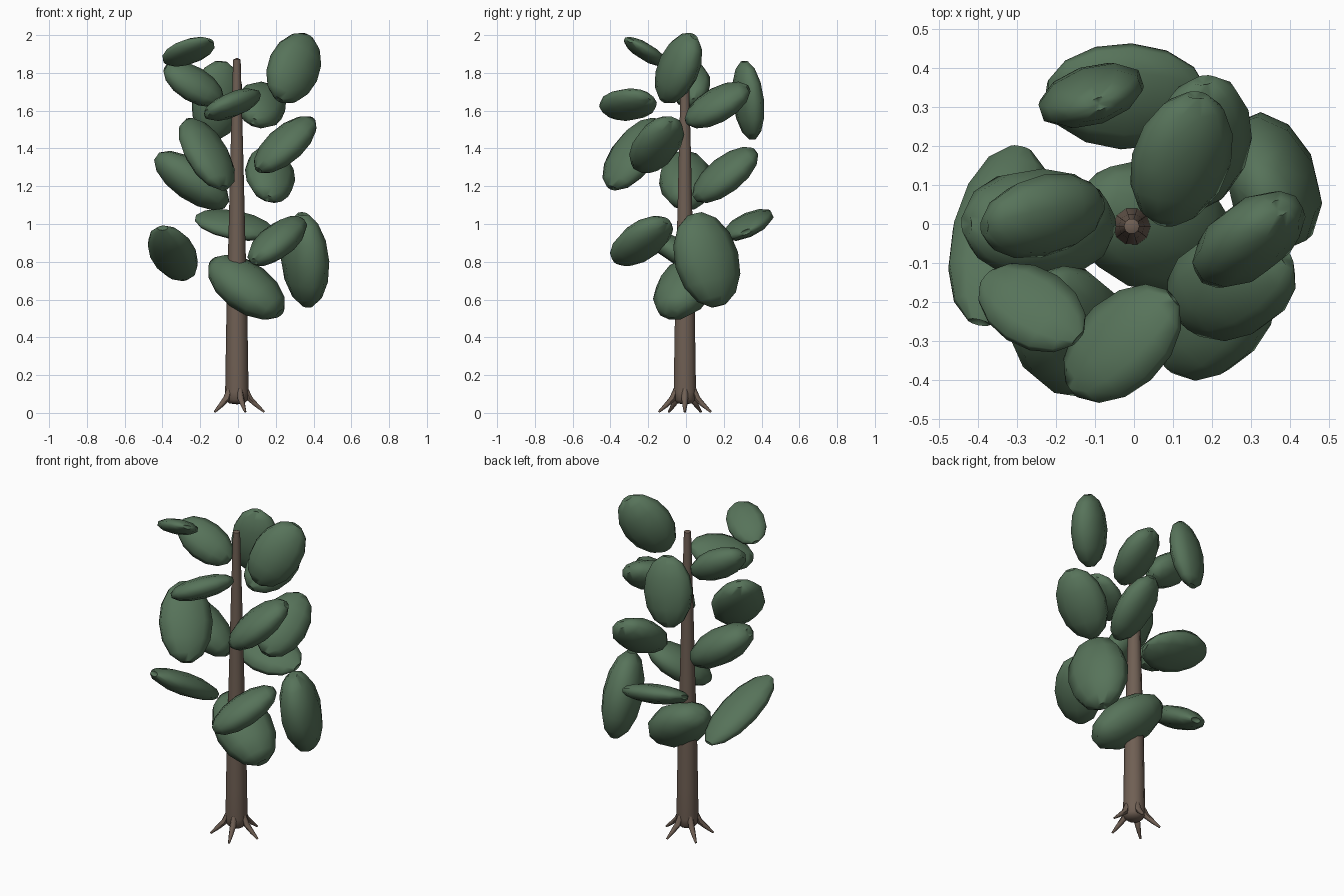
import bpy, bmesh, math
from mathutils import Vector, Matrix

if "Cube" in bpy.data.objects:
    bpy.data.objects.remove(bpy.data.objects["Cube"])


def material(name, rgb):
    m = bpy.data.materials.new(name)
    m.diffuse_color = (*rgb, 1.0)
    m.use_nodes = True
    m.node_tree.nodes["Principled BSDF"].inputs["Base Color"].default_value = m.diffuse_color
    return m


BARK = material("bark brown", (0.16, 0.115, 0.088))
GREEN = material("leaf green", (0.095, 0.172, 0.102))
FOOT = Vector((-0.006, -0.006, 0))  # trunk stands slightly off centre


def lathe(name, profile, sides, mat, matrix=Matrix(), angle=60):
    """Spin (radius, height) points around z, closing both ends, then place by matrix."""
    bm = bmesh.new()
    rings = []
    for r, z in profile:
        if r == 0:
            rings.append([bm.verts.new((0, 0, z))] * sides)
        else:
            rings.append([bm.verts.new((r * math.cos(math.tau * i / sides),
                                        r * math.sin(math.tau * i / sides), z))
                          for i in range(sides)])
    for low, high in zip(rings, rings[1:]):
        for i in range(sides):
            j = (i + 1) % sides
            quad = list(dict.fromkeys((low[i], low[j], high[j], high[i])))
            bm.faces.new(quad)
    bm.transform(matrix)
    bmesh.ops.recalc_face_normals(bm, faces=bm.faces)
    mesh = bpy.data.meshes.new(name)
    bm.to_mesh(mesh)
    bm.free()
    obj = bpy.data.objects.new(name, mesh)
    bpy.context.collection.objects.link(obj)
    mesh.materials.append(mat)
    bpy.ops.object.select_all(action='DESELECT')
    obj.select_set(True)
    bpy.context.view_layer.objects.active = obj
    bpy.ops.object.shade_smooth_by_angle(angle=math.radians(angle))
    return obj


# Tapered trunk with a rounded underside
lathe("trunk", [(0, 0.045), (0.04, 0.05), (0.06, 0.07), (0.062, 0.11), (0.059, 0.3),
                (0.054, 0.6), (0.044, 0.95), (0.033, 1.4), (0.02, 1.87), (0, 1.88)],
      10, BARK, Matrix.Translation(FOOT))

# Five thin roots, each a bent spike leaving the trunk foot
for k in range(5):
    turn = Matrix.Rotation(math.tau * k / 5, 3, 'Z')
    path = [(0.045, 0.135, 0.014), (0.068, 0.075, 0.018),
            (0.105, 0.04, 0.013), (0.145, 0.005, 0.006)]
    curve = bpy.data.curves.new("root", 'CURVE')
    curve.dimensions = '3D'
    curve.bevel_depth = 1.0
    curve.bevel_resolution = 1
    curve.use_fill_caps = True
    spline = curve.splines.new('POLY')
    spline.points.add(len(path) - 1)
    for p, (r, z, thick) in zip(spline.points, path):
        p.co = (*(FOOT + turn @ Vector((r, 0, z))), 1)
        p.radius = thick
    curve.materials.append(BARK)
    root = bpy.data.objects.new("root", curve)
    bpy.context.collection.objects.link(root)
    bpy.ops.object.select_all(action='DESELECT')
    root.select_set(True)
    bpy.context.view_layer.objects.active = root
    bpy.ops.object.convert(target='MESH')
    bpy.ops.object.shade_smooth_by_angle(angle=math.radians(60))

# Flattened leaf pad: unit ovoid with a small dimple at each end
half = [(math.sin(t), -math.cos(t)) for t in (math.radians(a) for a in (13, 38, 64, 90))]
LEAF = [(0, -0.92)] + half + [(r, -z) for r, z in reversed(half[:-1])] + [(0, 0.92)]


def leaf(center, size, tip, normal, width=0.53, thick=0.32):
    """Leaf pad whose length follows tip and whose flat side faces normal."""
    a = Vector(tip).normalized()
    n = Vector(normal)
    n = (n - a * n.dot(a)).normalized()
    b = a.cross(n)
    s = size * 1.03
    m = Matrix((n * thick * s, b * width * s, a * 0.79 * s)).transposed().to_4x4()
    lathe("leaf", LEAF, 10, GREEN, Matrix.Translation(center) @ m, 75)


# Lower tier
leaf((0.045, -0.005, 0.665), 0.298, (0.75, -0.3, -0.58), (0.5, -0.44, 0.73), 0.55, 0.4)
leaf((-0.345, -0.03, 0.845), 0.335, (-0.2, -0.83, 0.5), (0.1, 0.55, 0.8), 0.37, 0.19)
leaf((0.355, 0.11, 0.81), 0.318, (-0.05, -0.25, 0.95), (0.9, 0.4, 0.1), 0.55, 0.35)
leaf((0.208, -0.235, 0.91), 0.260, (0.58, 0.62, 0.53), (-0.5, -0.3, 0.81), 0.52)
leaf((-0.02, 0.328, 0.995), 0.262, (0.98, -0.05, -0.18), (0.15, -0.4, 0.9), 0.55, 0.21)
# Middle tier
leaf((-0.245, 0.0, 1.23), 0.285, (0.82, 0.0, -0.57), (0.55, 0.1, 0.8), 0.5, 0.36)
leaf((0.17, 0.208, 1.26), 0.258, (0.05, 0.79, 0.61), (0.4, -0.57, 0.71))
leaf((-0.165, -0.275, 1.37), 0.293, (-0.38, 0.5, 0.77), (0.6, -0.5, 0.6), 0.52, 0.28)
leaf((0.25, -0.155, 1.42), 0.262, (0.68, 0.33, 0.65), (-0.55, -0.38, 0.74))
leaf((-0.03, -0.307, 1.632), 0.227, (0.72, 0.65, 0.22), (-0.4, 0.2, 0.87), 0.55, 0.27)
# Upper tier
leaf((0.122, 0.167, 1.63), 0.240, (0.2, 0.85, 0.45), (0.34, -0.55, 0.74), 0.55, 0.34)
leaf((-0.11, 0.33, 1.655), 0.262, (0.1, -0.1, 0.98), (-0.32, 0.95, 0.13), 0.53, 0.27)
leaf((-0.235, 0.02, 1.74), 0.222, (0.85, 0.15, -0.5), (0.51, -0.5, 0.68), 0.51, 0.36)
leaf((0.295, -0.04, 1.825), 0.255, (0.38, 0.4, 0.82), (0.5, -0.8, 0.2), 0.56, 0.36)
leaf((-0.262, -0.215, 1.912), 0.194, (0.12, -0.08, 0.06), (-0.2, 0.6, 1.0), 0.56, 0.22)
